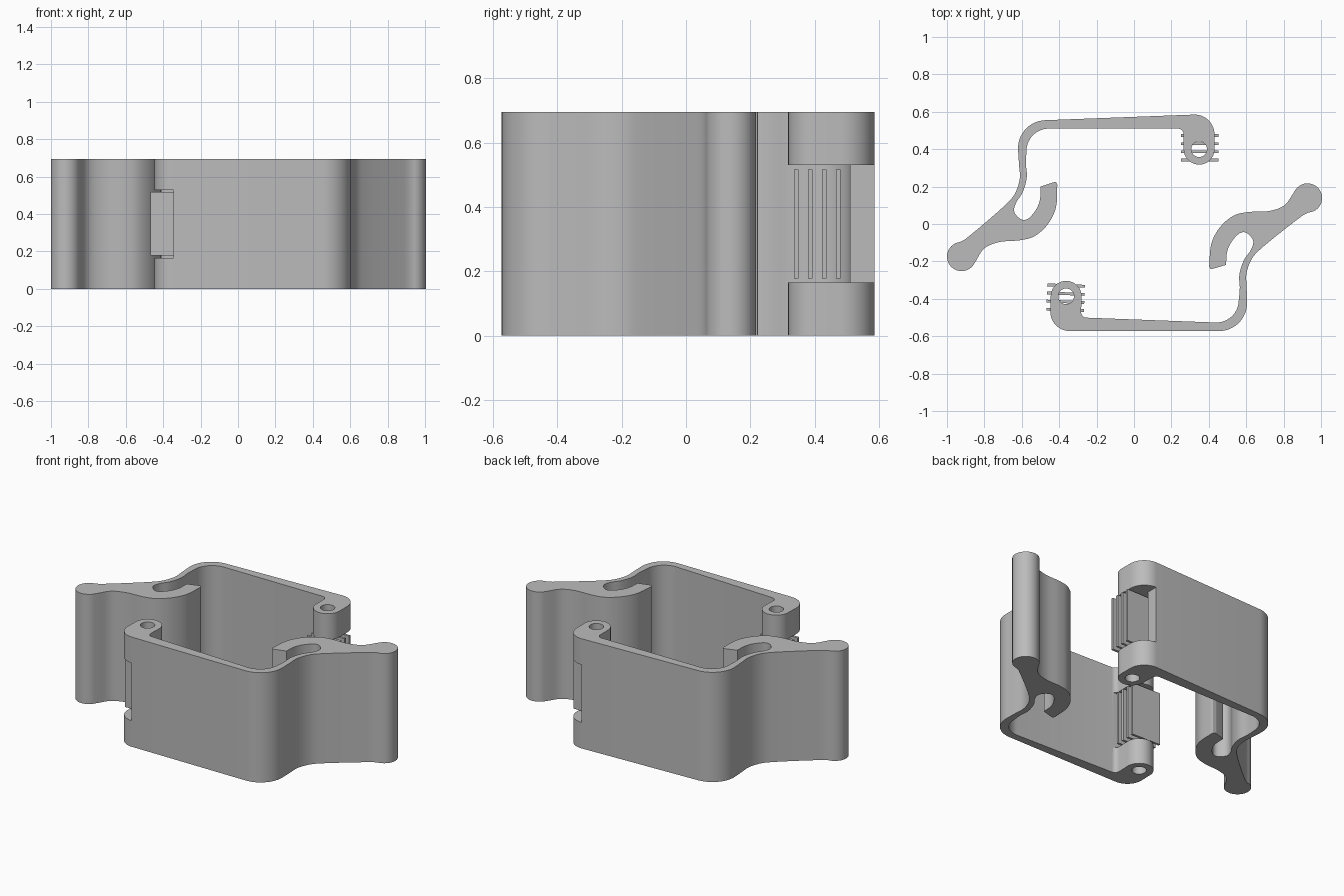
import bpy
import bmesh
from math import cos, sin, pi, radians
from mathutils import Vector, Matrix

default_cube = bpy.data.objects.get("Cube")
if default_cube:
    bpy.data.objects.remove(default_cube, do_unlink=True)

HEIGHT = 0.695
NOTCH_LOW, NOTCH_HIGH = 0.165, 0.53
PIN = (0.348, 0.4)

gray = bpy.data.materials.new("plain gray")
gray.use_nodes = True
gray.diffuse_color = (0.5, 0.5, 0.5, 1)
gray.node_tree.nodes["Principled BSDF"].inputs["Base Color"].default_value = gray.diffuse_color


def arc(x, y, radius, start, end, steps=14):
    """Points along a circular arc, angles in degrees."""
    angles = [radians(start + (end - start) * i / steps) for i in range(steps + 1)]
    return [Vector((x + radius * cos(a), y + radius * sin(a))) for a in angles]


def spline(*coords, steps=5):
    """Smooth Catmull-Rom curve through the given points."""
    pts = [Vector(c) for c in coords]
    pts = [2 * pts[0] - pts[1]] + pts + [2 * pts[-1] - pts[-2]]
    curve = []
    for a, b, c, d in zip(pts, pts[1:], pts[2:], pts[3:]):
        for i in range(steps):
            t = i / steps
            curve.append(b + (c - a) * t / 2
                         + (2 * a - 5 * b + 4 * c - d) * t ** 2 / 2
                         + (3 * b - a - 3 * c + d) * t ** 3 / 2)
    return curve + [pts[-2]]


def prism(name, outline, bottom, top):
    """Extrude a closed outline vertically into an object."""
    bm = bmesh.new()
    base = bm.faces.new([bm.verts.new((p[0], p[1], bottom)) for p in outline])
    extruded = bmesh.ops.extrude_face_region(bm, geom=[base])["geom"]
    moved = [g for g in extruded if isinstance(g, bmesh.types.BMVert)]
    bmesh.ops.translate(bm, verts=moved, vec=(0, 0, top - bottom))
    bmesh.ops.remove_doubles(bm, verts=bm.verts, dist=0.0005)
    bmesh.ops.recalc_face_normals(bm, faces=bm.faces)
    mesh = bpy.data.meshes.new(name)
    bm.to_mesh(mesh)
    bm.free()
    mesh.materials.append(gray)
    obj = bpy.data.objects.new(name, mesh)
    bpy.context.collection.objects.link(obj)
    return obj


def box(name, x0, x1, y0, y1, bottom, top):
    return prism(name, [(x0, y0), (x1, y0), (x1, y1), (x0, y1)], bottom, top)


def activate(obj):
    bpy.ops.object.select_all(action="DESELECT")
    obj.select_set(True)
    bpy.context.view_layer.objects.active = obj


def cut(obj, cutter):
    """Subtract the cutter and discard it."""
    cutter.hide_render = True
    mod = obj.modifiers.new("cut", "BOOLEAN")
    mod.operation = "DIFFERENCE"
    mod.solver = "EXACT"
    mod.object = cutter
    activate(obj)
    bpy.ops.object.modifier_apply(modifier=mod.name)
    bpy.data.objects.remove(cutter, do_unlink=True)


# Clip outline: arm, shoulder, foot, jaw and hinge knuckle
outline = arc(0.325, 0.48, 0.105, 0, 92)
outline += arc(-0.47, 0.405, 0.15, 92, 180)
outline += spline((-0.62, 0.4), (-0.615, 0.32), (-0.611, 0.24), (-0.638, 0.16),
                  (-0.69, 0.1), (-0.8, 0.003), (-0.9, -0.08))
outline += arc(-0.922, -0.174, 0.078, 95, 335, 24)
outline += spline((-0.85, -0.205), (-0.8, -0.13), (-0.717, -0.096), (-0.61, -0.087),
                  (-0.53, -0.064), (-0.46, 0), (-0.417, 0.09), (-0.41, 0.21))
outline += spline((-0.415, 0.222), (-0.43, 0.223), (-0.5, 0.2))
outline += spline((-0.5, 0.2), (-0.503, 0.13), (-0.525, 0.075), (-0.567, 0.028), (-0.605, 0.026),
                  (-0.64, 0.065), (-0.63, 0.115), (-0.595, 0.17), (-0.573, 0.25),
                  (-0.578, 0.32), (-0.575, 0.39))
outline += arc(-0.455, 0.39, 0.12, 180, 90)
outline += arc(0.235, 0.48, 0.03, 90, 0, 6)
outline += arc(*PIN, 0.0825, 180, 360, 24)

# Drop coincident points where pieces meet
outline = [p for i, p in enumerate(outline) if (p - outline[i - 1]).length > 0.001]


def build_clip(side, turn):
    clip = prism(side + "_clip", outline, 0, HEIGHT)

    # Hinge pin hole and the notch between the two knuckles
    cut(clip, prism("pin_hole", arc(*PIN, 0.042, 0, 345, 23), -0.1, HEIGHT + 0.1))
    cut(clip, box("end_notch", 0.324, 0.6, 0.2, 0.7, NOTCH_LOW, NOTCH_HIGH))
    cut(clip, box("inner_notch", 0.2, 0.4, 0.2, 0.509, NOTCH_LOW, NOTCH_HIGH))

    # Four thin plates standing in the notch
    parts = [clip]
    for i in range(4):
        y = 0.335 + i * 0.0435
        parts.append(box(f"{side}_plate_{i + 1}", 0.25, 0.451, y, y + 0.015, 0.178, 0.517))

    for part in parts:
        part.data.transform(Matrix.Rotation(turn, 4, "Z"))
        activate(part)
        bpy.ops.object.shade_smooth_by_angle(angle=radians(35))


build_clip("back", 0)
build_clip("front", pi - radians(2.15))
